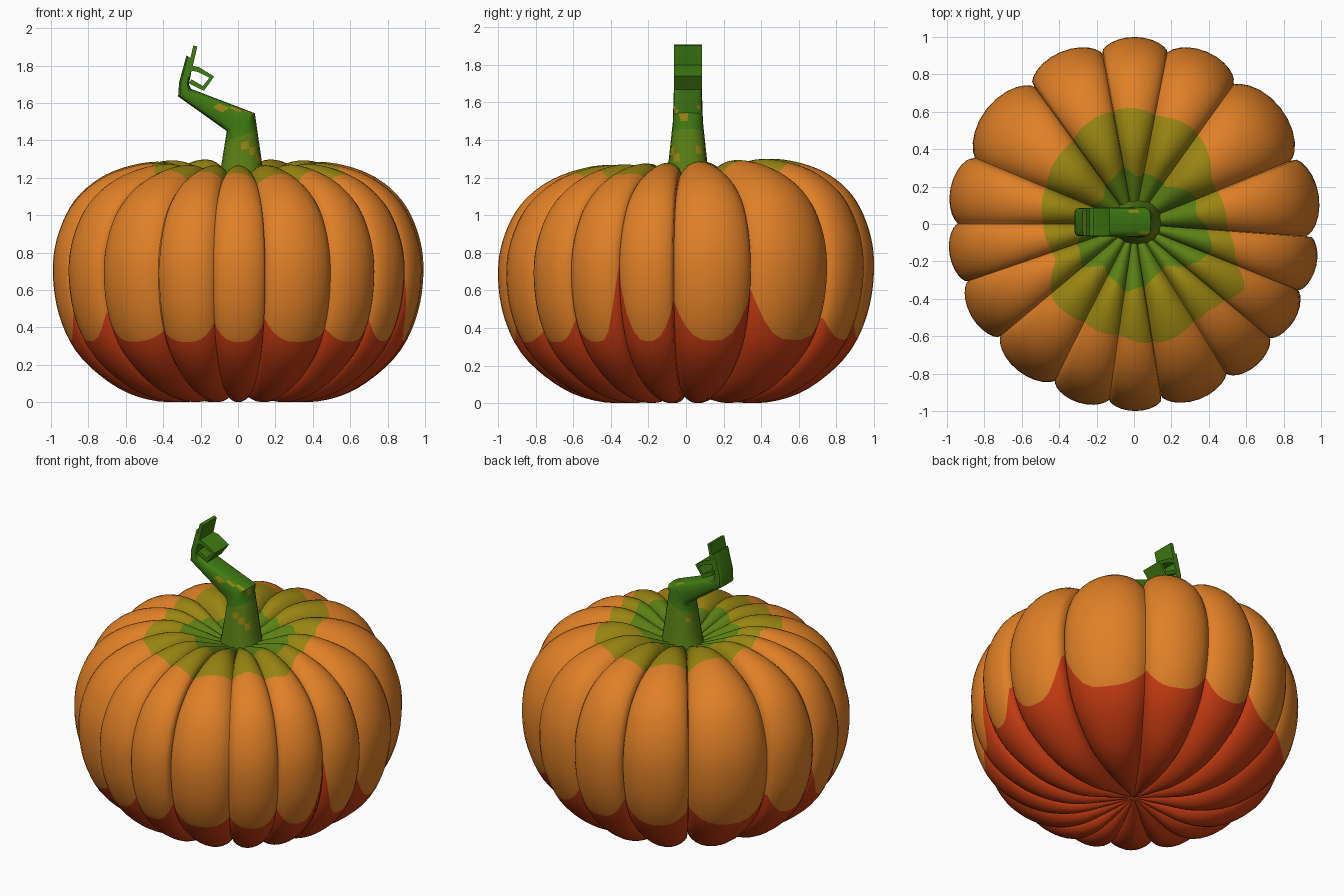
import bpy, bmesh, math
from mathutils import Vector

if "Cube" in bpy.data.objects:
    bpy.data.objects.remove(bpy.data.objects["Cube"])

def material(name, rgb):
    m = bpy.data.materials.new(name)
    m.diffuse_color = (*rgb, 1)
    m.use_nodes = True
    m.node_tree.nodes["Principled BSDF"].inputs["Base Color"].default_value = m.diffuse_color
    return m

red = material("red_orange", (0.57, 0.045, 0.006))
orange = material("orange", (0.74, 0.215, 0.020))
olive = material("olive", (0.32, 0.235, 0.006))
leaf = material("leaf_green", (0.105, 0.215, 0.007))
green = material("stem_green", (0.050, 0.200, 0.006))

def finish(name, bm, mats, angle):
    bmesh.ops.recalc_face_normals(bm, faces=bm.faces)
    me = bpy.data.meshes.new(name)
    bm.to_mesh(me)
    bm.free()
    for m in mats:
        me.materials.append(m)
    ob = bpy.data.objects.new(name, me)
    bpy.context.collection.objects.link(ob)
    bpy.ops.object.select_all(action='DESELECT')
    ob.select_set(True)
    bpy.context.view_layer.objects.active = ob
    bpy.ops.object.shade_smooth_by_angle(angle=math.radians(angle))
    return ob

def cyclic(table, a):
    """Linear interpolation of (degrees, value) pairs around the circle."""
    t = [(table[-1][0] - 360, table[-1][1])] + table + [(table[0][0] + 360, table[0][1])]
    for (a0, v0), (a1, v1) in zip(t, t[1:]):
        if a0 <= a <= a1:
            return v0 + (v1 - v0) * (a - a0) / (a1 - a0)

# crest profile (radius, z) from bottom centre to top centre
PROFILE = [(0, .07), (.15, .035), (.36, 0), (.56, .035), (.73, .13), (.88, .28),
           (.97, .48), (1.0, .70), (.975, .89), (.89, 1.07), (.75, 1.195),
           (.57, 1.265), (.39, 1.28), (.22, 1.22), (.1, 1.17), (0, 1.15)]
pts = [Vector(p) for p in PROFILE]
pts = [2 * pts[0] - pts[1]] + pts + [2 * pts[-1] - pts[-2]]
curve = []
for a, b, c, d in zip(pts, pts[1:], pts[2:], pts[3:]):
    for k in range(200):
        t = k / 200
        curve.append(.5 * (2 * b + (c - a) * t + (2 * a - 5 * b + 4 * c - d) * t * t
                           + (3 * b - a - 3 * c + d) * t ** 3))
curve.append(Vector(PROFILE[-1]))
LAST = len(curve) - 1

def index_at_height(z):
    return next(i for i in range(400, LAST) if curve[i].y >= z)

def index_at_radius(r):
    return next(i for i in range(1400, LAST) if curve[i].x <= r)

# groove angle and height of the red at that groove
GROOVES = [(-4, .53), (22, .60), (55, .42), (79, .43), (100.5, .45), (126, .42),
           (158, .46), (180, .55), (199, .50), (220, .48), (243.5, .37), (262, .42),
           (279, .44), (302, .38), (320, .44), (338, .74)]
OLIVE = [(0, .50), (30, .48), (55, .61), (72, .60), (100, .63), (134, .55), (180, .49),
         (205, .46), (221, .60), (240, .60), (265, .61), (281, .66), (311, .61),
         (330, .69), (342, .57)]
LEAF = [(7, .34), (32, .34), (50, .25), (69, .28), (85, .25), (100, .30), (140, .21),
        (180, .27), (219, .35), (234, .27), (265, .36), (306, .27), (330, .40), (343, .44)]

# pumpkin body: one column of vertices per direction, rows follow the colour borders
COLS, ROWS = 12, (18, 26, 12, 10)
bm = bmesh.new()
bottom = bm.verts.new((0, 0, PROFILE[0][1]))
top = bm.verts.new((0, 0, PROFILE[-1][1]))
columns = []
for i, (a0, h0) in enumerate(GROOVES):
    a1, h1 = GROOVES[(i + 1) % len(GROOVES)]
    a1 += 360 if a1 < a0 else 0
    for k in range(COLS):
        u = math.sin(math.pi / 2 * (2 * k / COLS - 1))
        deg = (a0 + a1) / 2 + u * (a1 - a0) / 2
        ang = math.radians(deg)
        dip = .0030 * (a1 - a0) * (1 - max(0, 1 - u * u) ** .65)
        edge = h0 if u < 0 else h1
        border = .33 + (edge - .33) * abs(u) ** 3
        marks = [0, index_at_height(border), index_at_radius(cyclic(OLIVE, deg % 360)),
                 index_at_radius(cyclic(LEAF, deg % 360)), LAST]
        col = []
        for s, n in enumerate(ROWS):
            for j in range(n):
                if s == 0 and j == 0:
                    continue
                q = round(marks[s] + (marks[s + 1] - marks[s]) * j / n)
                p = curve[q]
                tan = (curve[min(q + 4, LAST)] - curve[max(q - 4, 0)]).normalized()
                d = dip * min(1, p.x / .35)
                r, z = p.x - tan.y * d, p.y + tan.x * d
                y = r * math.sin(ang)
                col.append(bm.verts.new((r * math.cos(ang), y, z * (1 + .03 * y))))
        columns.append(col)
limits = [sum(ROWS[:k + 1]) - 1 for k in range(4)]
for c0, c1 in zip(columns, columns[1:] + columns[:1]):
    bm.faces.new((bottom, c1[0], c0[0]))
    bm.faces.new((top, c0[-1], c1[-1])).material_index = 3
    for j in range(len(c0) - 1):
        f = bm.faces.new((c0[j], c1[j], c1[j + 1], c0[j + 1]))
        f.material_index = sum(j >= m for m in limits[:3])
finish("pumpkin_body", bm, [red, orange, olive, leaf], 50)

# stem: rounded sections, each given by its left and right edge in x-z and half depth
SECTIONS = [((-.13, 1.10), (.16, 1.10), .125), ((-.10, 1.20), (.14, 1.20), .112),
            ((-.06, 1.45), (.09, 1.545), .08), ((-.32, 1.635), (-.25, 1.675), .075),
            ((-.315, 1.71), (-.262, 1.70), .075), ((-.275, 1.855), (-.238, 1.83), .075)]
SIDES, STEPS = 16, (2, 8, 6, 2, 3)
bm = bmesh.new()
rings = []
for k, n in enumerate(STEPS):
    for j in range(n + (k == len(STEPS) - 1)):
        t = j / n
        l, r = (Vector(SECTIONS[k][e]).lerp(Vector(SECTIONS[k + 1][e]), t) for e in (0, 1))
        depth = SECTIONS[k][2] * (1 - t) + SECTIONS[k + 1][2] * t
        power = .85 if k < 2 else .5
        ring = []
        for s in range(SIDES):
            a = 2 * math.pi * s / SIDES
            c, w = math.cos(a), math.sin(a)
            c, w = (math.copysign(abs(v) ** power, v) for v in (c, w))
            p = (l + r) / 2 + (r - l) / 2 * c
            ring.append(bm.verts.new((p.x, .01 + depth * w, p.y)))
        rings.append(ring)
for i, (r0, r1) in enumerate(zip(rings, rings[1:])):
    for s in range(SIDES):
        e = (s + 1) % SIDES
        f = bm.faces.new((r0[s], r0[e], r1[e], r1[s]))
        # lower stem is lighter, with a few slanted olive streaks
        streak = 4 <= i <= 13 and (s + i) % 6 == 0 and (s > 11 or s in (1, 6))
        f.material_index = 2 if streak else (0 if i < 8 else 1)
bm.faces.new(rings[0])
bm.faces.new(rings[-1])
finish("stem", bm, [leaf, green, olive], 40)

# curled tip of the stem: flat bands that run front to back
def band(name, path, thick):
    path = [Vector(p) for p in path]
    sides = ([], [])
    for i, p in enumerate(path):
        d = (path[min(i + 1, len(path) - 1)] - path[max(i - 1, 0)]).normalized()
        n = Vector((-d.y, d.x)) * thick / 2
        sides[0].append(p + n)
        sides[1].append(p - n)
    bm = bmesh.new()
    rows = [[bm.verts.new((p.x, y, p.y)) for p, y in
             ((a, -.065), (b, -.065), (b, .085), (a, .085))] for a, b in zip(*sides)]
    for r0, r1 in zip(rows, rows[1:]):
        for s in range(4):
            bm.faces.new((r0[s], r0[s - 1], r1[s - 1], r1[s]))
    bm.faces.new(rows[0])
    bm.faces.new(rows[-1])
    finish(name, bm, [green], 30)

band("stem_tip", [(-.27, 1.74), (-.25, 1.81), (-.228, 1.905)], .022)
band("stem_curl", [(-.265, 1.79), (-.21, 1.778), (-.14, 1.738), (-.185, 1.678), (-.255, 1.715)], .026)
